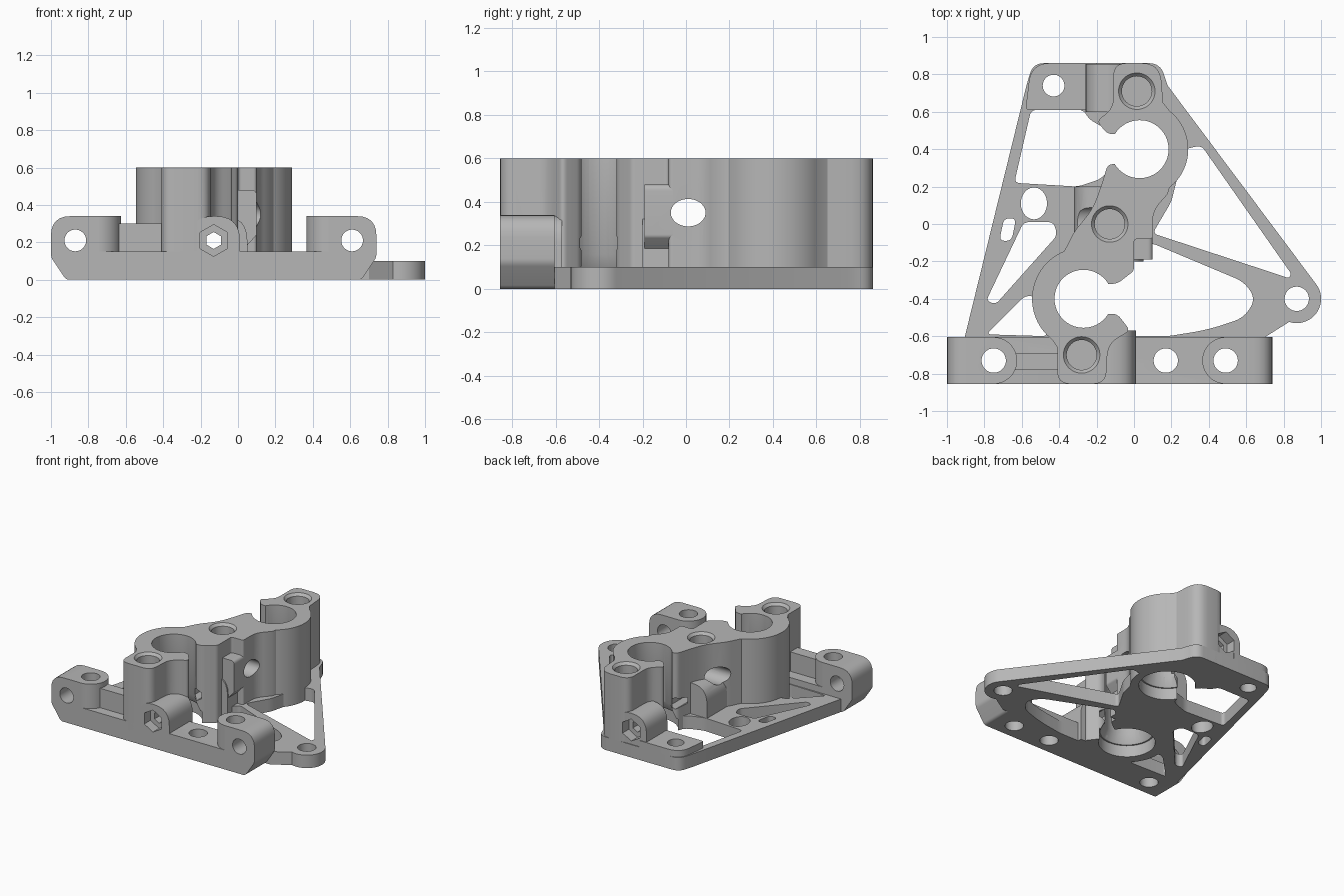
import bpy, bmesh
from math import cos, sin, radians
from mathutils import Vector

if "Cube" in bpy.data.objects:
    bpy.data.objects.remove(bpy.data.objects["Cube"])

grey = bpy.data.materials.new("matte_grey")
grey.use_nodes = True
grey.diffuse_color = (0.47, 0.47, 0.47, 1)
grey.node_tree.nodes["Principled BSDF"].inputs["Base Color"].default_value = (0.47, 0.47, 0.47, 1)


def rounded(points, r):
    """Round every corner of a closed 2D outline; a third value overrides the radius."""
    out, n = [], len(points)
    for i, p in enumerate(points):
        a, b, c = (Vector(points[(i + k) % n][:2]) for k in (-1, 0, 1))
        d = p[2] if len(p) > 2 else r
        d = min(d, 0.48 * (a - b).length, 0.48 * (c - b).length)
        if d < 0.003:
            out.append(b)
            continue
        s, e = b + (a - b).normalized() * d, b + (c - b).normalized() * d
        for k in range(7):
            t = k / 6
            out.append(s * (1 - t) ** 2 + b * 2 * t * (1 - t) + e * t * t)
    return out


def arc(cx, cy, rx, ry=None, a0=0, a1=360, n=48):
    ry = ry or rx
    full = a1 - a0 == 360
    steps = n if full else n + 1
    angles = [radians(a0 + (a1 - a0) * k / n) for k in range(steps)]
    return [(cx + rx * cos(a), cy + ry * sin(a)) for a in angles]


PLACE = {"z": lambda u, v, t: (u, v, t),
         "y": lambda u, v, t: (u, t, v),
         "x": lambda u, v, t: (t, u, v)}


def prism(name, outline, lo, hi, axis="z", end_scale=1):
    """Extrude an outline along an axis, optionally tapering about its centre."""
    pts = [Vector(p[:2]) for p in outline]
    mid = sum(pts, Vector((0, 0))) / len(pts)
    bm = bmesh.new()
    put = PLACE[axis]
    low = [bm.verts.new(put(p.x, p.y, lo)) for p in pts]
    high = [bm.verts.new(put(*(mid + (p - mid) * end_scale), hi)) for p in pts]
    bm.faces.new(low)
    bm.faces.new(high)
    for i in range(len(pts)):
        j = (i + 1) % len(pts)
        bm.faces.new((low[i], low[j], high[j], high[i]))
    bmesh.ops.recalc_face_normals(bm, faces=bm.faces)
    mesh = bpy.data.meshes.new(name)
    bm.to_mesh(mesh)
    bm.free()
    mesh.materials.append(grey)
    ob = bpy.data.objects.new(name, mesh)
    bpy.context.scene.collection.objects.link(ob)
    return ob


def box(x0, x1, y0, y1):
    return [(x0, y0), (x1, y0), (x1, y1), (x0, y1)]


# Base plate with its strut openings
base = prism("base_plate",
    [(-0.905, -0.605), (-0.88, -0.7), (0.6, -0.7), (0.6, -0.605), (0.7, -0.605)]
    + arc(0.87, -0.4, 0.13, a0=-108, a1=38, n=24)
    + rounded([(0.18, 0.74, 0), (0.14, 0.86, 0.1), (-0.54, 0.86, 0.1), (-0.575, 0.74, 0)], 0),
    0, 0.1)
openings = [
    [(-0.55, 0.61), (-0.64, 0.22), (-0.3, 0.2), (-0.18, 0.24), (-0.1, 0.32),
     (-0.1, 0.48), (-0.24, 0.56), (-0.27, 0.61)],
    [(0.1, -0.05), (0.2, 0.12), (0.27, 0.4), (0.36, 0.42), (0.84, -0.265), (0.83, -0.29)],
    [(0.09, -0.1), (0.59, -0.31, 0.08), (0.65, -0.4, 0.08), (0.59, -0.5, 0.08), (0.4, -0.565, 0.1),
     (0.18, -0.6), (-0.02, -0.6), (-0.2, -0.5), (-0.2, -0.3), (0.0, -0.2)],
    [(-0.59, 0.01), (-0.43, 0.01), (-0.41, -0.06), (-0.74, -0.43), (-0.79, -0.41)],
    [(-0.79, -0.59), (-0.59, -0.39), (-0.54, -0.38), (-0.53, -0.5), (-0.46, -0.6)],
    [(-0.695, 0.03), (-0.63, 0.03), (-0.655, -0.09), (-0.72, -0.09)],
]
base_cuts = [prism("cut", rounded(o, 0.03), -0.1, 0.3) for o in openings]
base_cuts += [prism("cut", arc(*e), -0.1, 0.3) for e in
              [(-0.535, 0.11, 0.07, 0.085), (0.87, -0.4, 0.065)]]

# Front bar with chamfered ends and raised ends
bar = prism("front_bar", rounded(
    [(-0.92, 0), (0.66, 0), (0.74, 0.12), (0.74, 0.34, 0.13), (0.49, 0.34, 0), (0.49, 0.15, 0),
     (-0.75, 0.15, 0), (-0.75, 0.34, 0), (-1, 0.34, 0.13), (-1, 0.12)], 0.02),
    -0.855, -0.605, "y")
parts = [base, bar]
for side, x in (("right", -0.75), ("left", 0.49)):
    parts.append(prism(side + "_lug_boss", arc(x, -0.73, 0.125), 0.05, 0.34))
parts.append(prism("bar_rib", box(-0.7, -0.38, -0.78, -0.69), 0.1, 0.3))
parts.append(prism("back_lug", rounded(
    [(-0.58, 0.61), (-0.2, 0.61, 0), (-0.2, 0.86, 0), (-0.55, 0.86, 0.1)], 0.02), 0, 0.15))

# Tall tower holding both bearings and three screw bosses
tower_outline = (
    rounded([(0.155, 0.65, 0), (0.14, 0.86, 0.1), (-0.11, 0.86), (-0.11, 0.62), (-0.2, 0.55, 0.03),
             (-0.14, 0.48, 0.03), (-0.05, 0.48, 0), (-0.05, 0.32, 0), (-0.14, 0.32, 0.03),
             (-0.17, 0.22), (-0.22, 0.08), (-0.32, -0.04), (-0.36, -0.12, 0)], 0.07)
    + arc(-0.27, -0.4, 0.275, a0=112, a1=232, n=28)
    + rounded([(-0.41, -0.66, 0), (-0.41, -0.855), (-0.15, -0.855), (-0.14, -0.64),
               (-0.02, -0.57, 0.03), (-0.09, -0.48, 0.03), (-0.2, -0.48, 0), (-0.2, -0.32, 0),
               (-0.09, -0.32, 0.03), (0.0, -0.25, 0.02), (0.0, -0.08, 0.02), (0.1, -0.08, 0.02),
               (0.1, 0.07), (0.18, 0.16, 0)], 0.07)
    + arc(0.03, 0.4, 0.26, a0=-52, a1=52, n=28))
parts.append(prism("bearing_tower", tower_outline, 0, 0.6))


# Arched housings around the long cross bolt
def arch(name, x0, x1, y0, y1):
    parts.append(prism(name, rounded(
        [(x0, 0, 0), (x1, 0, 0), (x1, 0.34), (x0, 0.34)], 0.13), y0, y1, "y"))


arch("front_nut_housing", -0.26, 0.01, -0.855, -0.57)
arch("middle_bolt_housing", -0.32, 0.05, -0.2, 0.2)
arch("back_nut_housing", -0.26, 0.0, 0.6, 0.855)
parts.append(prism("side_block", rounded(
    [(-0.1, 0.14, 0), (0.01, 0.14), (0.1, 0.24), (0.1, 0.48, 0.03), (-0.1, 0.48, 0)], 0.01),
    -0.19, 0.0, "y"))

# Bearing bores, flared where they leave the base
cuts = []
for x, y in ((0.03, 0.4), (-0.27, -0.4)):
    cuts.append(prism("cut", arc(x, y, 0.155, n=64), -0.1, 0.7))
    cuts.append(prism("cut", arc(x, y, 0.2, n=64), -0.1, 0.09))
    cuts.append(prism("cut", arc(x, y, 0.197, n=64), 0.075, 0.165, end_scale=0.77))
# Screw, lug and cross bolt bores shared by all parts
for x, y in ((0.015, 0.71), (-0.13, 0.0), (-0.28, -0.7)):
    cuts.append(prism("cut", arc(x, y, 0.08), 0.44, 0.7))
    cuts.append(prism("cut", arc(x, y, 0.075), 0.575, 0.625, end_scale=1.6))
for x, y, r in ((-0.75, -0.73, 0.065), (0.17, -0.73, 0.065), (0.49, -0.73, 0.065), (-0.43, 0.74, 0.058)):
    cuts.append(prism("cut", arc(x, y, r), -0.1, 0.4))
for x in (-0.87, 0.61):
    cuts.append(prism("cut", arc(x, 0.21, 0.058), -1, -0.5, "y"))
cuts.append(prism("cut", arc(-0.13, 0.21, 0.045, a0=30, a1=390, n=6), -1, 1, "y"))
for y0, y1 in ((-1, -0.78), (0.78, 1)):
    cuts.append(prism("cut", arc(-0.13, 0.21, 0.085, a0=30, a1=390, n=6), y0, y1, "y"))
cuts.append(prism("cut", arc(0.01, 0.35, 0.08, 0.063), -1, 1, "x"))

# Cut, bake and shade every part
for ob in parts:
    for cutter in cuts + (base_cuts if ob is base else []):
        mod = ob.modifiers.new("bore", "BOOLEAN")
        mod.operation, mod.solver, mod.object = "DIFFERENCE", "EXACT", cutter
bpy.context.view_layer.update()
graph = bpy.context.evaluated_depsgraph_get()
baked = [bpy.data.meshes.new_from_object(ob.evaluated_get(graph)) for ob in parts]
for ob, mesh in zip(parts, baked):
    ob.modifiers.clear()
    ob.data = mesh
for cutter in cuts + base_cuts:
    bpy.data.objects.remove(cutter)
bpy.ops.object.select_all(action="DESELECT")
for ob in parts:
    ob.select_set(True)
bpy.context.view_layer.objects.active = base
bpy.ops.object.shade_smooth_by_angle(angle=radians(32))
